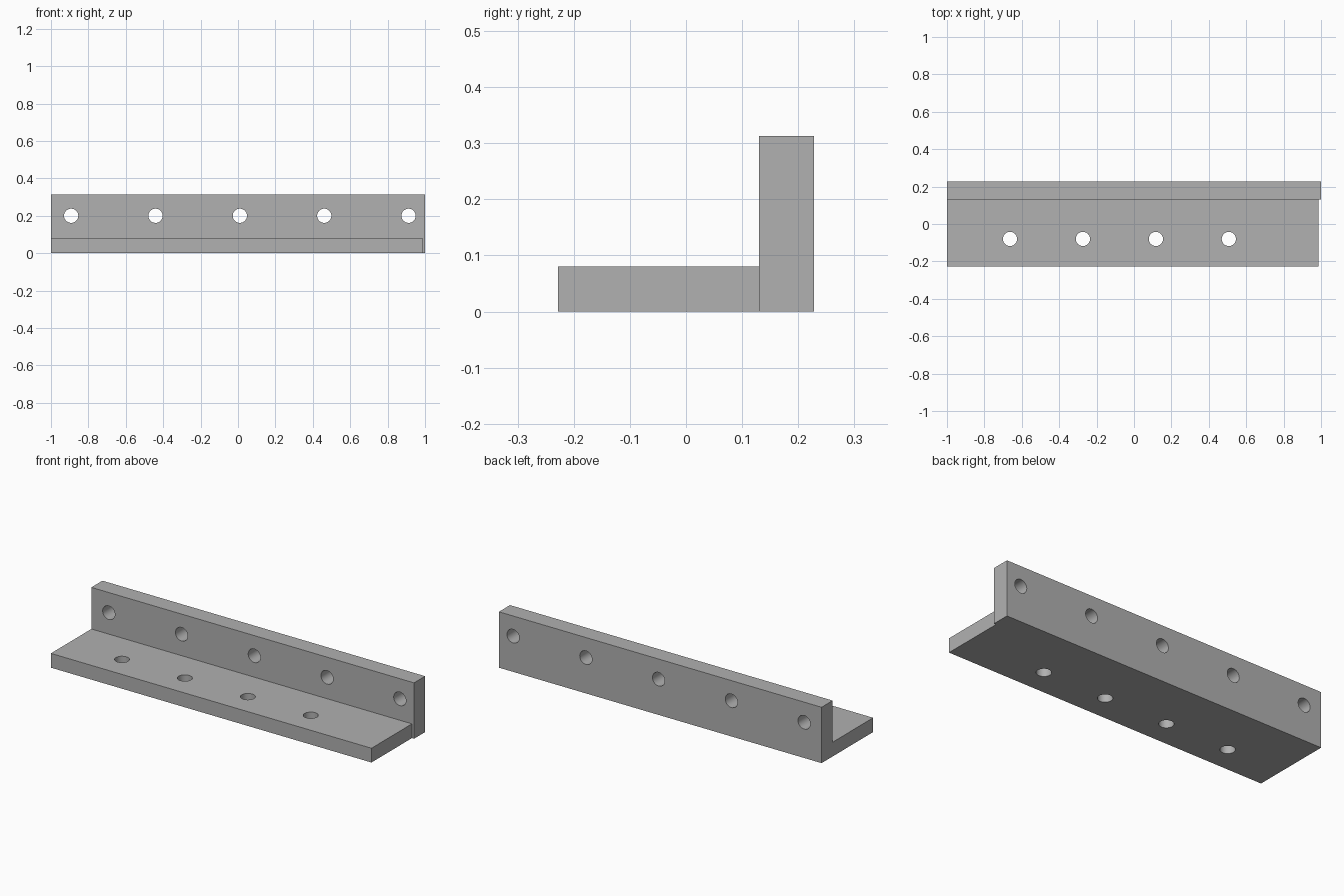
import bpy
from math import radians

cube = bpy.data.objects.get("Cube")
if cube:
    bpy.data.objects.remove(cube, do_unlink=True)

grey = bpy.data.materials.new("plain grey")
grey.use_nodes = True
colour = (0.44, 0.44, 0.44, 1)
grey.diffuse_color = colour
grey.node_tree.nodes["Principled BSDF"].inputs["Base Color"].default_value = colour

HOLE_RADIUS = 0.038


def make_bar(name, low, high):
    """Box spanning two opposite corners."""
    centre = [(a + b) / 2 for a, b in zip(low, high)]
    bpy.ops.mesh.primitive_cube_add(size=1, location=centre)
    bar = bpy.context.object
    bar.name = name
    bar.scale = [b - a for a, b in zip(low, high)]
    bpy.ops.object.transform_apply(location=False, rotation=False, scale=True)
    bar.data.materials.append(grey)
    return bar


def drill(bar, centres, tilt):
    """Cut a round through hole at each centre."""
    for centre in centres:
        bpy.ops.mesh.primitive_cylinder_add(
            vertices=48, radius=HOLE_RADIUS, depth=0.3,
            location=centre, rotation=(tilt, 0, 0))
        cutter = bpy.context.object
        cutter.hide_render = True
        cutter.data.materials.append(grey)
        bpy.ops.object.select_all(action='DESELECT')
        bar.select_set(True)
        bpy.context.view_layer.objects.active = bar
        cut = bar.modifiers.new("hole", 'BOOLEAN')
        cut.operation = 'DIFFERENCE'
        cut.solver = 'EXACT'
        cut.object = cutter
        bpy.ops.object.modifier_apply(modifier=cut.name)
        bpy.data.objects.remove(cutter, do_unlink=True)
    bpy.ops.object.shade_smooth_by_angle(angle=radians(30))


# Upright flange with five holes
upright = make_bar("upright_flange", (-1, 0.13, 0), (1, 0.228, 0.313))
drill(upright, [(0.01 + 0.451 * i, 0.18, 0.2) for i in range(-2, 3)], radians(90))

# Base flange, slightly shorter at one end, with four holes
base = make_bar("base_flange", (-1, -0.228, 0), (0.987, 0.13, 0.08))
drill(base, [(-0.663 + 0.39 * i, -0.08, 0.04) for i in range(4)], 0)
